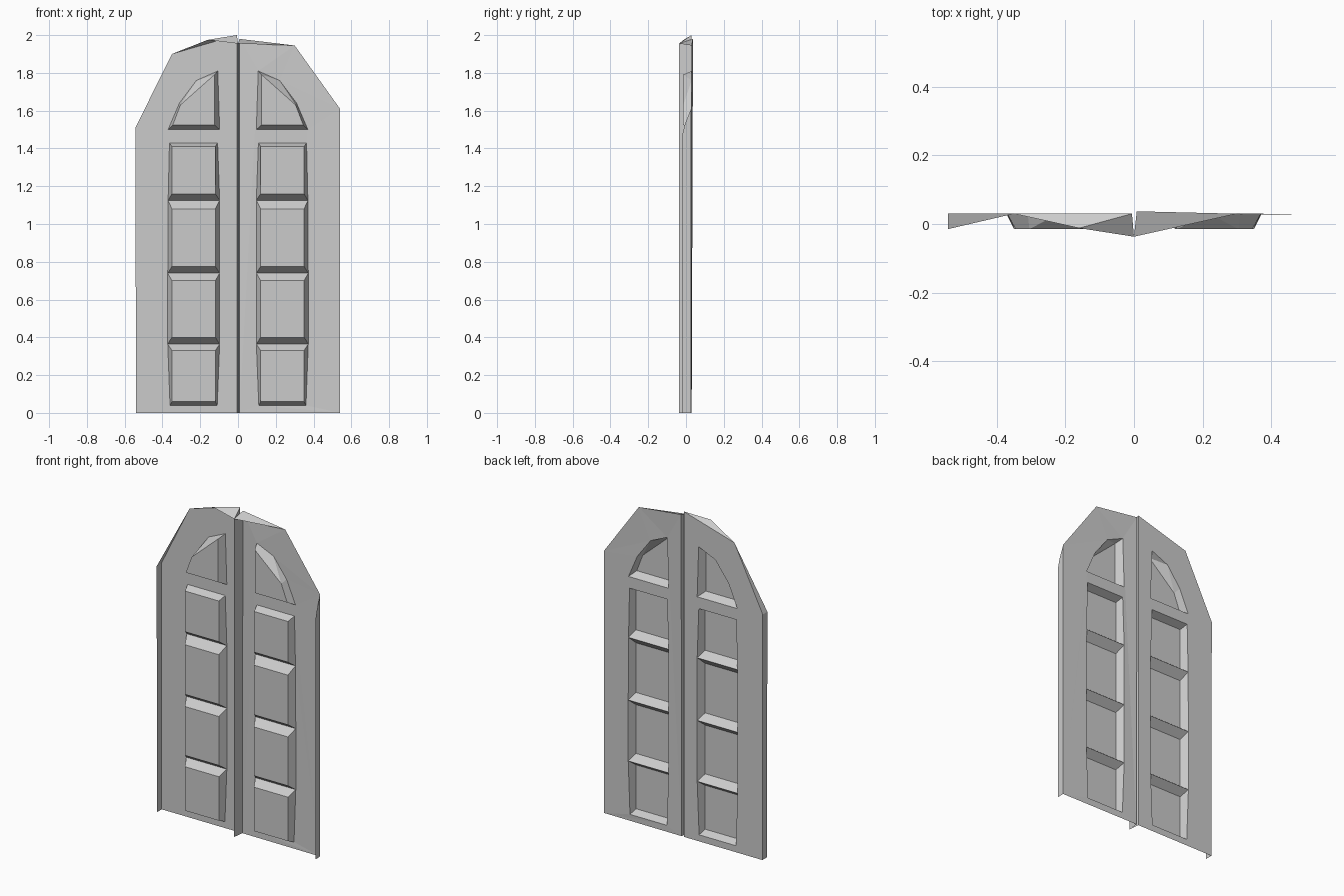
import bpy, bmesh
from mathutils import Vector
from mathutils.geometry import tessellate_polygon

if "Cube" in bpy.data.objects:
    bpy.data.objects.remove(bpy.data.objects["Cube"])

BACK, FRONT, RIB = 0.03, -0.015, -0.037
TIP = (0, RIB, 1.955)


def make_object(name, faces):
    """Join loose faces into one open shell that faces the front."""
    bm = bmesh.new()
    for f in faces:
        bm.faces.new([bm.verts.new(p) for p in f])
    bmesh.ops.remove_doubles(bm, verts=bm.verts[:], dist=0.0005)
    bmesh.ops.recalc_face_normals(bm, faces=bm.faces[:])
    if sum(f.normal.y * f.calc_area() for f in bm.faces) > 0:
        bmesh.ops.reverse_faces(bm, faces=bm.faces[:])
    mesh = bpy.data.meshes.new(name)
    bm.to_mesh(mesh)
    bm.free()
    obj = bpy.data.objects.new(name, mesh)
    bpy.context.collection.objects.link(obj)


def build_leaf(name, s, outline, extra):
    at = lambda x, y, z: (s * x, y, z)
    faces = []

    # column of four raised rectangular panels, meeting in valleys
    levels = [(0.04, 0.11, 0.36), (0.365, 0.097, 0.372), (0.74, 0.097, 0.372),
              (1.125, 0.097, 0.37), (1.43, 0.108, 0.363)]
    inner = [(0.06, 0.33), (0.40, 0.70), (0.775, 1.08), (1.16, 1.41)]
    for lo, hi, (a, b) in zip(levels, levels[1:], inner):
        out = [at(lo[1], BACK, lo[0]), at(lo[2], BACK, lo[0]),
               at(hi[2], BACK, hi[0]), at(hi[1], BACK, hi[0])]
        top = [at(0.12, FRONT, a), at(0.35, FRONT, a),
               at(0.35, FRONT, b), at(0.12, FRONT, b)]
        faces.append(top)
        for i in range(4):
            j = (i + 1) % 4
            faces.append([out[i], out[j], top[j], top[i]])
    column = [at(l[1], BACK, l[0]) for l in levels]
    column += [at(l[2], BACK, l[0]) for l in reversed(levels)]

    # raised arched panel above
    arch = [at(x, BACK, z) for x, z in [(0.097, 1.5), (0.37, 1.5), (0.31, 1.64),
                                        (0.22, 1.76), (0.107, 1.81)]]
    top = [at(x, FRONT, z) for x, z in [(0.125, 1.525), (0.345, 1.525),
                                        (0.305, 1.63), (0.125, 1.79)]]
    faces += [top, [arch[0], arch[1], top[1], top[0]],
              [arch[1], arch[2], top[2], top[1]],
              [arch[2], arch[3], top[2]], [arch[3], top[3], top[2]],
              [arch[3], arch[4], top[3]], [arch[4], arch[0], top[0], top[3]]]

    # flat sheet with the panel openings
    loops = [outline, column, arch]
    flat = [p for loop in loops for p in loop]
    polys = [[Vector((p[0], p[2], 0)) for p in loop] for loop in loops]
    faces += [[flat[i] for i in t] for t in tessellate_polygon(polys)]

    # centre rib wall, edge flange and top caps
    faces.append([outline[0], (0, RIB, 0), TIP, outline[-1]])
    make_object(name, faces + extra)


# left leaf: lower shoulder, cap bent forward at the top
A, B, C = (-0.006, 0.03, 2.0), (-0.16, -0.012, 1.975), (-0.35, 0.03, 1.90)
L0, L1 = (-0.54, BACK, 0), (-0.543, BACK, 1.51)
F0, F1 = (-0.54, FRONT, 0), (-0.543, FRONT, 1.51)
build_leaf("left_door", -1, [(-0.006, BACK, 0), L0, L1, C, A],
           [[A, B, C], [A, B, TIP], [L0, L1, F1, F0], [L1, F1, C]])

# right leaf: higher shoulder, single cap triangle
D, E = (0.30, 0.03, 1.945), (0.008, 0.037, 1.98)
R0, R1 = (0.54, 0.027, 0), (0.54, 0.027, 1.61)
build_leaf("right_door", 1, [(0.008, BACK, 0), R0, R1, D, E],
           [[E, D, TIP], [R0, R1, (0.54, -0.005, 1.53), (0.54, -0.02, 1.47),
                          (0.54, -0.02, 0)]])
